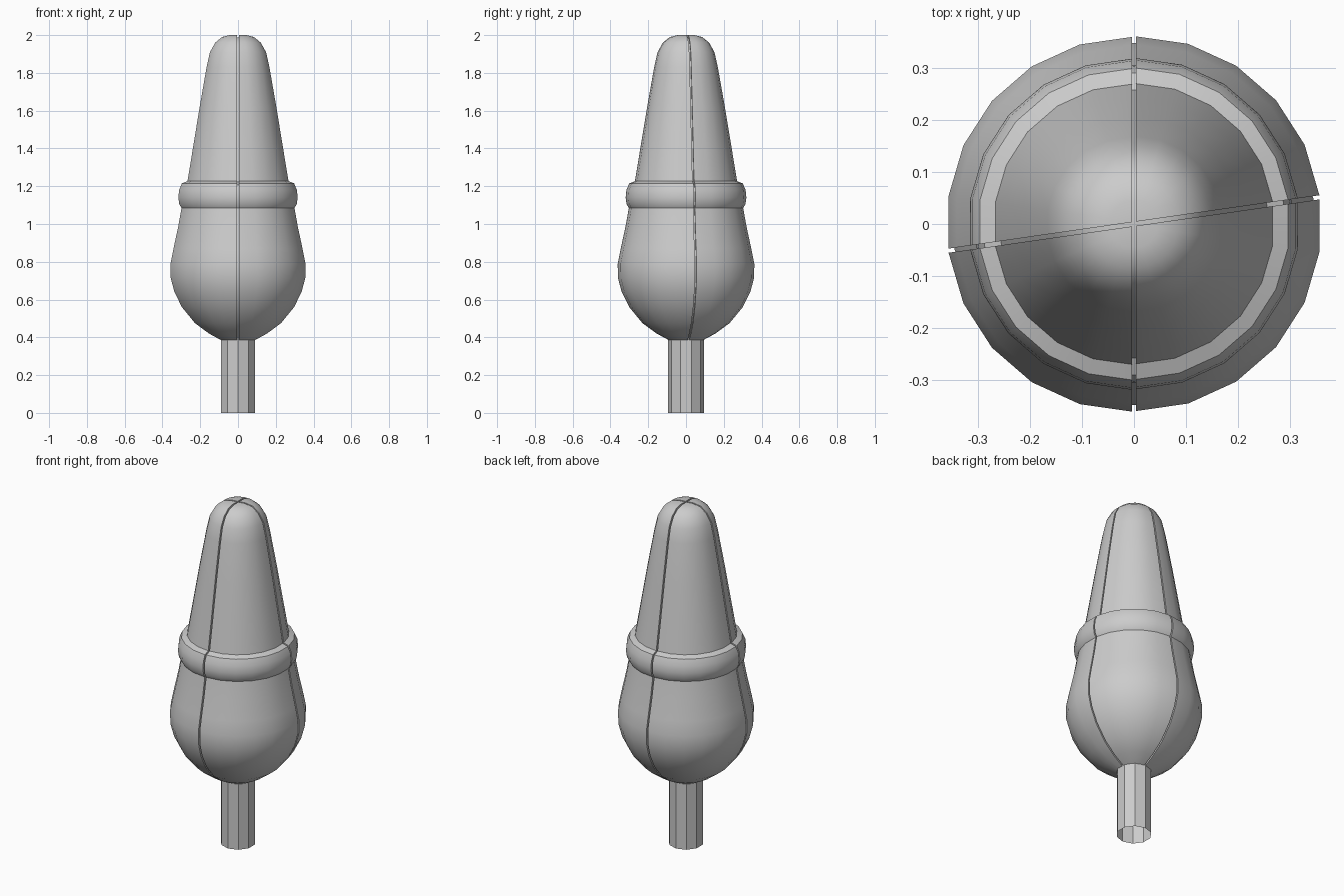
import bpy, bmesh, math
from mathutils import Vector

if "Cube" in bpy.data.objects:
    bpy.data.objects.remove(bpy.data.objects["Cube"])

SIDES = 22
STEP = 2 * math.pi / SIDES
GAP = 0.004      # half width of the seams
DEPTH = 0.012    # depth of the seams

# (radius, height) from the stem up to the rounded tip, including the collar
PROFILE = [(0.09, 0.385), (0.155, 0.42), (0.23, 0.475), (0.3, 0.56), (0.34, 0.64),
           (0.36, 0.715), (0.361, 0.79), (0.345, 0.87), (0.32, 0.985), (0.302, 1.085),
           (0.314, 1.105), (0.319, 1.14), (0.315, 1.18), (0.3, 1.215), (0.27, 1.227),
           (0.243, 1.39), (0.205, 1.62), (0.168, 1.83), (0.15, 1.91), (0.122, 1.96),
           (0.085, 1.99), (0.045, 2.0), (0.005, 2.0)]


def inset(profile, d):
    out = []
    for i, (r, z) in enumerate(profile):
        a = Vector(profile[max(i - 1, 0)])
        b = Vector(profile[min(i + 1, len(profile) - 1)])
        t = (b - a).normalized()
        out.append((max(r - t.y * d, 0.0), z + t.x * d))
    return out


def finish(name, bm):
    bmesh.ops.remove_doubles(bm, verts=bm.verts, dist=0.00001)
    me = bpy.data.meshes.new(name)
    bm.to_mesh(me)
    bm.free()
    ob = bpy.data.objects.new(name, me)
    bpy.context.collection.objects.link(ob)
    bpy.ops.object.select_all(action='DESELECT')
    ob.select_set(True)
    bpy.context.view_layer.objects.active = ob
    bpy.ops.object.shade_smooth_by_angle(angle=math.radians(29))
    return ob


def skin(name, columns, shift=Vector((0, 0, 0))):
    # each column is (angle, profile); neighbouring columns are joined by quads
    bm = bmesh.new()
    cols = [[bm.verts.new(Vector((r * math.cos(a), r * math.sin(a), z)) + shift)
             for r, z in prof] for a, prof in columns]
    for c0, c1 in zip(cols, cols[1:]):
        for i in range(len(c0) - 1):
            bm.faces.new((c0[i], c1[i], c1[i + 1], c0[i + 1]))
    return finish(name, bm)


# four shell segments, moved apart to leave the seams
outer = [(max(r - GAP, 0.0), z) for r, z in PROFILE]
outer[-1] = (0.0, 2.0)
inner = inset(outer, DEPTH)
start = math.pi / 2 - 5 * STEP
for n, count in enumerate((5, 6, 5, 6)):
    end = start + count * STEP
    cols = [(start, inner)]
    cols += [(start + k * STEP, outer) for k in range(count + 1)]
    cols += [(end, inner)]
    mid, half = (start + end) / 2, (end - start) / 2
    s = GAP / math.sin(half)
    skin(f"shell_segment_{n + 1}", cols, Vector((math.cos(mid) * s, math.sin(mid) * s, 0)))
    start = end

# core seen at the bottom of the seams
core = inset(PROFILE, DEPTH)
core[-1] = (0.0, 2.0 - DEPTH)
first = math.pi / 2
skin("core", [(first + k * STEP, core) for k in range(SIDES + 1)])

# open-ended stem
STEM_SIDES = 10
stem = [(0.094, 0.0), (0.094, 0.40)]
skin("stem", [(first + k * 2 * math.pi / STEM_SIDES, stem) for k in range(STEM_SIDES + 1)])
